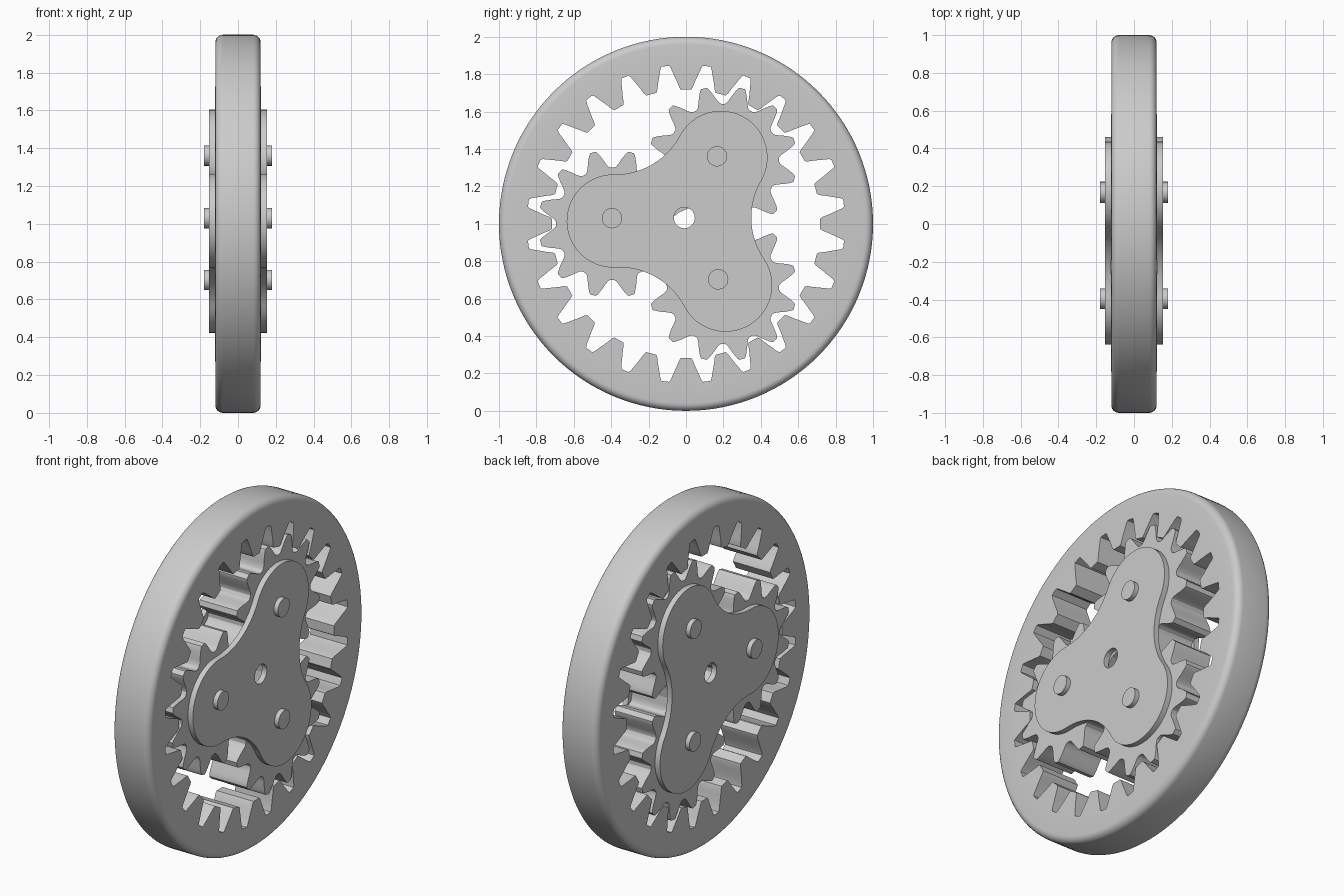
import bpy, bmesh, math
from math import sin, cos, pi, radians
from mathutils import Vector

if "Cube" in bpy.data.objects:
    bpy.data.objects.remove(bpy.data.objects["Cube"])


def circle(r, n=48, c=(0, 0)):
    return [(c[0] + r * cos(2 * pi * i / n), c[1] + r * sin(2 * pi * i / n)) for i in range(n)]


def gear_outline(teeth, half, phase=0, c=(0, 0)):
    """Outline from a half-tooth profile of (radius, half angle in degrees), root to tip."""
    pts = []
    for k in range(teeth):
        a = radians(phase + 360 * k / teeth)
        flank = [(r, -h) for r, h in half] + [(r, h) for r, h in reversed(half)]
        for r, h in flank:
            t = a + radians(h)
            pts.append((c[0] + r * cos(t), c[1] + r * sin(t)))
    return pts


def solid(name, sections, hole=None):
    """Walls through a stack of (x, outline) sections, closed by end caps with an optional hole."""
    bm = bmesh.new()

    def walls(stack):
        rows = [[bm.verts.new((x, y, z)) for y, z in pts] for x, pts in stack]
        n = len(rows[0])
        for a, b in zip(rows, rows[1:]):
            for i in range(n):
                j = (i + 1) % n
                bm.faces.new((a[i], a[j], b[j], b[i]))
        return rows[0], rows[-1]

    loops = [walls(sections)]
    if hole:
        loops.append(walls([(sections[0][0], hole), (sections[-1][0], hole)]))
    for end in (0, 1):
        edges = []
        for pair in loops:
            vs = pair[end]
            edges += [bm.edges.get((vs[i - 1], vs[i])) for i in range(len(vs))]
        bmesh.ops.triangle_fill(bm, use_beauty=True, use_dissolve=False, edges=edges)
    bmesh.ops.recalc_face_normals(bm, faces=bm.faces[:])
    me = bpy.data.meshes.new(name)
    bm.to_mesh(me)
    bm.free()
    ob = bpy.data.objects.new(name, me)
    bpy.context.collection.objects.link(ob)
    bpy.ops.object.select_all(action='DESELECT')
    ob.select_set(True)
    bpy.context.view_layer.objects.active = ob
    bpy.ops.object.shade_smooth_by_angle(angle=radians(30))
    return ob


# Ring gear with rounded outer rim and 24 internal teeth
C = (0, 1)
corner = [(0.08 + 0.04 * cos(t), 0.96 + 0.04 * sin(t)) for t in [pi / 2 * i / 6 for i in range(7)]]
rim = corner + [(-x, r) for x, r in reversed(corner)]
ring_tooth = [(0.85, 6.1), (0.837, 5.6), (0.80, 4.7), (0.76, 3.6), (0.732, 2.9), (0.718, 2.2)]
solid("ring_gear", [(x, circle(r, 128, C)) for x, r in rim], gear_outline(24, ring_tooth, 0, C))

# Three planet gears of 12 teeth
planet_tooth = [(0.30, 13), (0.307, 11), (0.325, 8.8), (0.35, 6.6), (0.375, 4.4), (0.388, 3.2), (0.395, 2.2)]
for i, a in enumerate((180, 300, 60)):
    c = (0.395 * cos(radians(a)), 1 + 0.395 * sin(radians(a)))
    pts = gear_outline(12, planet_tooth, 15, c)
    solid(f"planet_gear_{i + 1}", [(-0.122, pts), (0.122, pts)])


# Carrier outline: three round lobes joined by tangent concave arcs
def carrier_outline(lobes, r=0.249, R=0.39, n=24):
    L = [Vector(p) for p in lobes]
    F = []
    for i in range(3):
        a, b = L[i], L[(i + 1) % 3]
        d = b - a
        out = Vector((d.y, -d.x)).normalized()
        F.append((a + b) / 2 + out * math.sqrt((r + R) ** 2 - (d.length / 2) ** 2))

    def ang(v):
        return math.atan2(v.y, v.x)

    pts = []
    for i in range(3):
        nxt = L[(i + 1) % 3]
        s = ang(F[i - 1] - L[i])
        sweep = (ang(F[i] - L[i]) - s) % (2 * pi)
        for k in range(n):
            t = s + sweep * k / n
            pts.append((L[i].x + r * cos(t), L[i].y + r * sin(t)))
        s = ang(L[i] - F[i])
        sweep = -((s - ang(nxt - F[i])) % (2 * pi))
        for k in range(n):
            t = s + sweep * k / n
            pts.append((F[i].x + R * cos(t), F[i].y + R * sin(t)))
    return pts


# Carrier plates on both sides, with a centre hole
plate = carrier_outline([(-0.389, 1.015), (0.212, 0.672), (0.187, 1.355)])
for side, s in (("right", 1), ("left", -1)):
    solid(f"carrier_plate_{side}", [(s * 0.122, plate), (s * 0.154, plate)],
          circle(0.056, 40, (-0.009, 1.032)))

# Axle pins through the planets
for i, c in enumerate(((-0.396, 1.03), (0.172, 0.703), (0.166, 1.361))):
    pts = circle(0.054, 40, c)
    solid(f"axle_pin_{i + 1}", [(-0.181, pts), (0.181, pts)])
